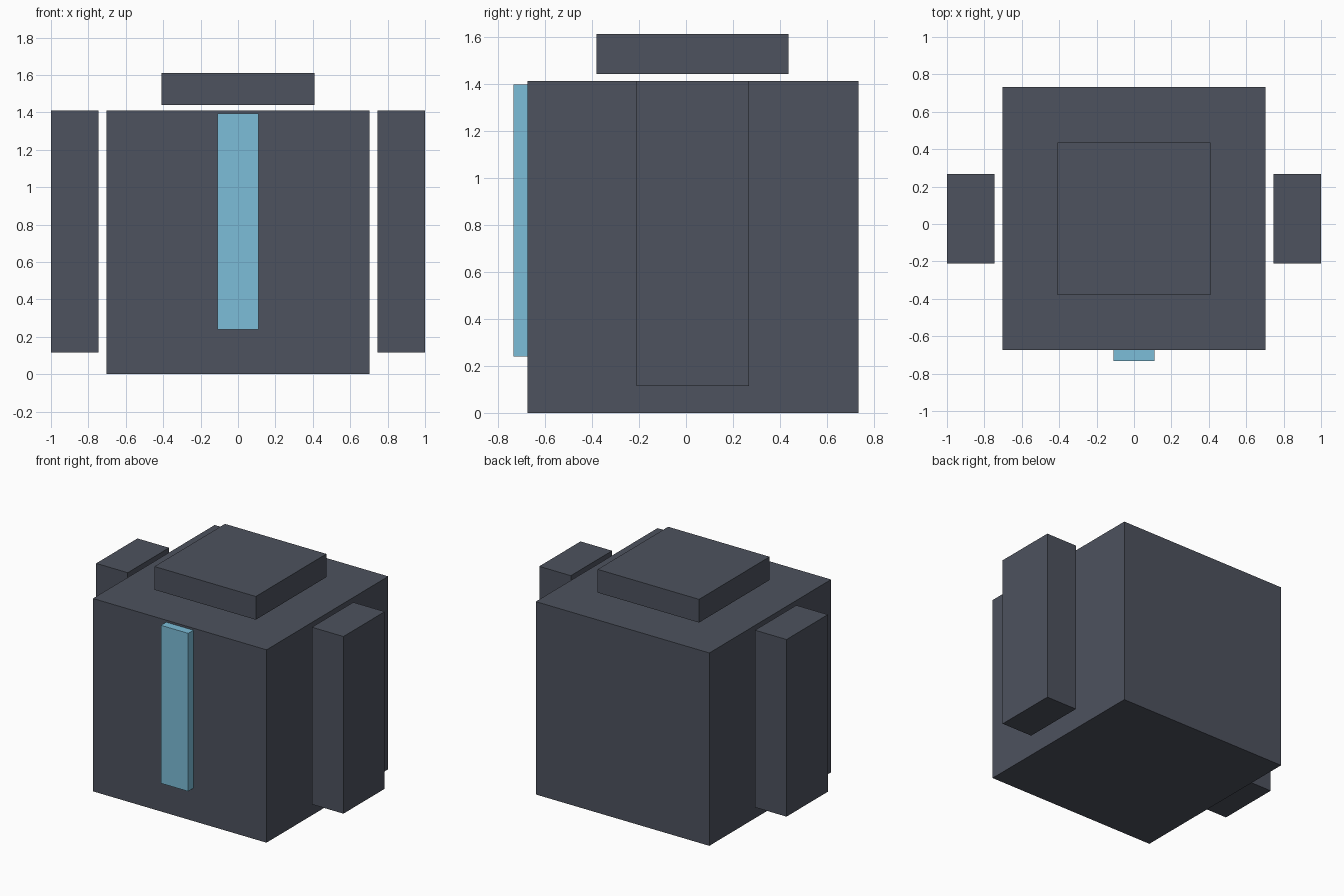
import bpy
from mathutils import Vector

cube = bpy.data.objects.get("Cube")
if cube:
    bpy.data.objects.remove(cube, do_unlink=True)


def make_material(name, colour):
    mat = bpy.data.materials.new(name)
    mat.use_nodes = True
    mat.diffuse_color = colour
    mat.node_tree.nodes["Principled BSDF"].inputs["Base Color"].default_value = colour
    return mat


def box(name, low, high, mat):
    """Flat-faced box spanning two opposite corners."""
    low, high = Vector(low), Vector(high)
    bpy.ops.mesh.primitive_cube_add(size=1, location=(low + high) / 2)
    obj = bpy.context.object
    obj.name = name
    obj.scale = high - low
    bpy.ops.object.transform_apply(location=False, rotation=False, scale=True)
    obj.data.materials.append(mat)
    return obj


slate = make_material("slate", (0.075, 0.085, 0.112, 1))
light_blue = make_material("light_blue", (0.2, 0.51, 0.69, 1))

# Main block and the plate floating above it
box("body", (-0.702, -0.673, 0), (0.702, 0.733, 1.41), slate)
box("top_plate", (-0.41, -0.38, 1.44), (0.41, 0.435, 1.61), slate)

# Detached side blocks, mirrored across the body
for side, sign in (("left", 1), ("right", -1)):
    inner, outer = sorted((0.745 * sign, sign))
    box(side + "_side_block", (inner, -0.21, 0.115), (outer, 0.267, 1.41), slate)

# Coloured strip on the front face
box("front_strip", (-0.11, -0.733, 0.24), (0.11, -0.673, 1.395), light_blue)
